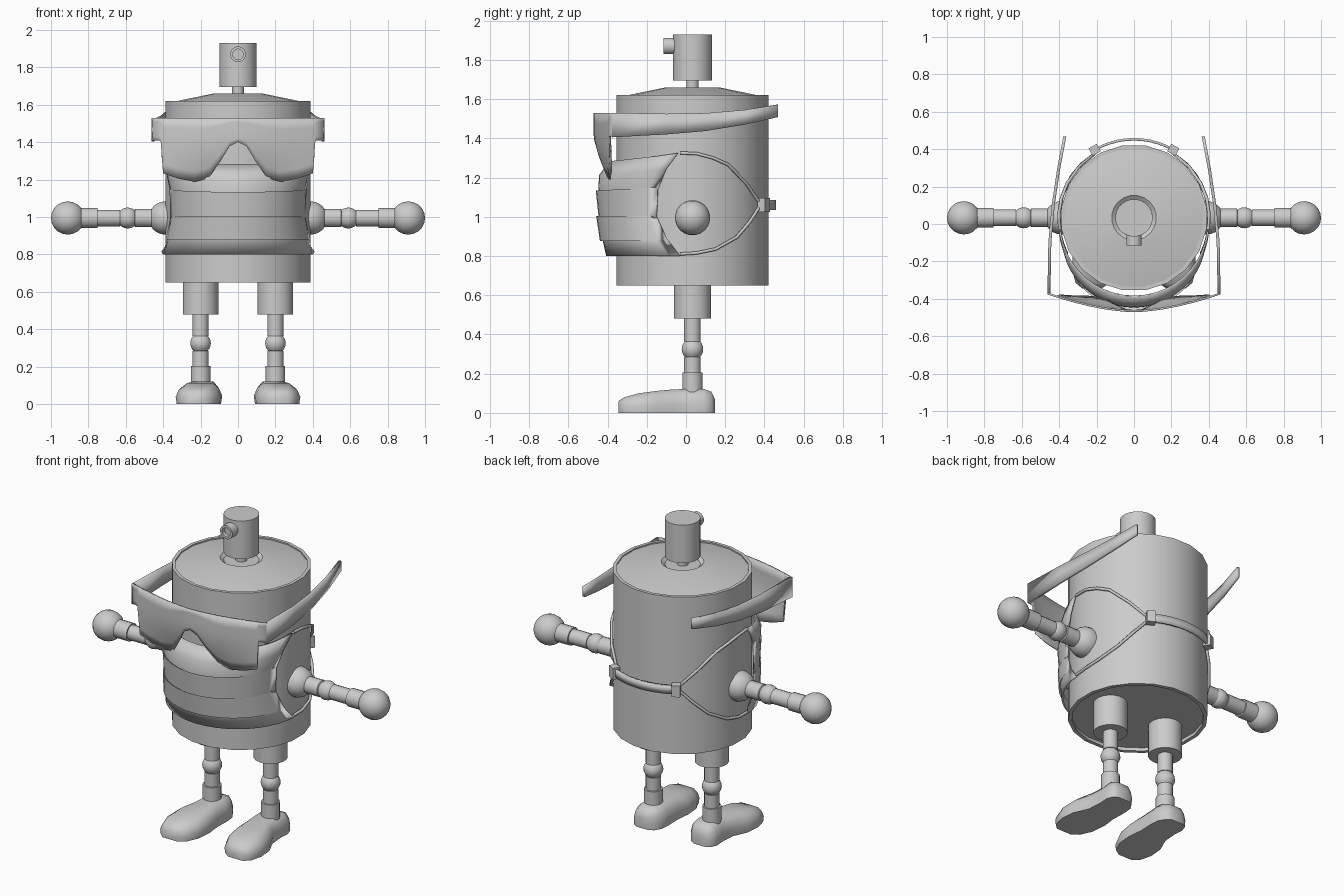
import bpy
from math import sin, cos, pi, radians
from mathutils import Matrix

if "Cube" in bpy.data.objects:
    bpy.data.objects.remove(bpy.data.objects["Cube"])

CY = 0.033  # body axis in y


def make_mesh(name, verts, faces, thick=0, angle=35):
    me = bpy.data.meshes.new(name)
    me.from_pydata(verts, [], faces)
    ob = bpy.data.objects.new(name, me)
    bpy.context.collection.objects.link(ob)
    bpy.ops.object.select_all(action='DESELECT')
    bpy.context.view_layer.objects.active = ob
    ob.select_set(True)
    bpy.ops.object.mode_set(mode='EDIT')
    bpy.ops.mesh.select_all(action='SELECT')
    bpy.ops.mesh.normals_make_consistent(inside=False)
    bpy.ops.object.mode_set(mode='OBJECT')
    if thick:
        m = ob.modifiers.new("thickness", 'SOLIDIFY')
        m.thickness = thick
        m.offset = 0
    bpy.ops.object.shade_smooth_by_angle(angle=radians(angle))
    return ob


def lathe(name, profile, segs, matrix):
    """Revolve (radius, height) points around local z, capping both ends."""
    verts, faces = [], []
    for r, h in profile:
        for i in range(segs):
            a = 2 * pi * (i + 0.5) / segs
            verts.append(matrix @ Matrix.Translation((r * cos(a), r * sin(a), h)).to_translation())
    for j in range(len(profile) - 1):
        for i in range(segs):
            k = (i + 1) % segs
            faces.append((j * segs + i, j * segs + k, (j + 1) * segs + k, (j + 1) * segs + i))
    faces.append(tuple(range(segs))[::-1])
    faces.append(tuple(range(len(verts) - segs, len(verts))))
    return make_mesh(name, verts, faces)


def sheet(name, rows, thick):
    """Surface through rows of points with equal counts."""
    n = len(rows[0])
    faces = [(j * n + i, j * n + i + 1, (j + 1) * n + i + 1, (j + 1) * n + i)
             for j in range(len(rows) - 1) for i in range(n - 1)]
    return make_mesh(name, [p for r in rows for p in r], faces, thick)


def ball(r, h, start=0, end=180, steps=10):
    """Profile of a sphere part, from bottom angle to top angle."""
    return [(max(r * sin(radians(a)), 0.002), h - r * cos(radians(a)))
            for a in [start + (end - start) * i / steps for i in range(steps + 1)]]


def around(deg, r, z):
    """Point at an angle from the front around the body axis."""
    return (r * sin(radians(deg)), CY - r * cos(radians(deg)), z)


axis = Matrix.Translation((0, CY, 0))

# Body can, with bottom rim, domed lid and neck recess
lathe("body", [(0.01, 0.67), (0.37, 0.67), (0.37, 0.65), (0.392, 0.65), (0.392, 1.62),
               (0.372, 1.62), (0.372, 1.612), (0.135, 1.66), (0.12, 1.66), (0.1, 1.645), (0.01, 1.645)], 20, axis)
lathe("neck", [(0.032, 1.64), (0.032, 1.70)], 16, axis)
lathe("head", [(0.1, 1.695), (0.1, 1.93)], 24, axis)
lathe("nozzle", [(0.042, 0.0), (0.042, 0.06), (0.028, 0.06), (0.028, 0.035)], 16,
      Matrix.Translation((0, -0.055, 1.87)) @ Matrix.Rotation(pi / 2, 4, 'X'))

for s, side in ((1, "right"), (-1, "left")):
    # Arm: shoulder dome, elbow ball, cuff and round hand along x
    arm = Matrix.Translation((0, CY, 0.995)) @ Matrix.Rotation(s * pi / 2, 4, 'Y')
    lathe(side + "_shoulder", [(0.09, 0.355)] + ball(0.09, 0.388, 90, 180, 6), 20, arm)
    lathe(side + "_arm", [(0.05, 0.46), (0.05, 0.55), (0.04, 0.555)] + ball(0.057, 0.59, 45, 135, 6)
          + [(0.045, 0.63), (0.045, 0.75), (0.054, 0.75), (0.054, 0.84)], 16, arm)
    lathe(side + "_hand", ball(0.09, 0.91), 20, arm)

    # Leg: hip tube, shin with knee ball, ankle cuff
    leg = Matrix.Translation((s * 0.2, CY, 0))
    lathe(side + "_hip", [(0.096, 0.48), (0.096, 0.67)], 20, leg)
    lathe(side + "_shin", [(0.053, 0.1), (0.053, 0.205), (0.043, 0.205), (0.043, 0.285)]
          + ball(0.056, 0.325, 45, 135, 6) + [(0.043, 0.365), (0.043, 0.5)], 16, leg)

    # Shoe lofted from heel to toe: y, centre x, half width, height
    stations = [(-0.345, 0.225, 0.05, 0.06), (-0.315, 0.22, 0.09, 0.08), (-0.24, 0.213, 0.118, 0.1),
                (-0.15, 0.205, 0.118, 0.112), (-0.06, 0.19, 0.092, 0.12), (0.03, 0.185, 0.09, 0.122),
                (0.09, 0.19, 0.09, 0.122), (0.13, 0.195, 0.07, 0.108), (0.147, 0.195, 0.04, 0.07)]
    section = [(-0.97, 0), (-1.02, 0.4), (-0.88, 0.75), (-0.58, 1), (0.58, 1), (0.88, 0.75), (1.02, 0.4), (0.97, 0)]
    verts = [(s * (c + w * u), y, h * v) for y, c, w, h in stations for u, v in section]
    faces = [(j * 8 + i, j * 8 + (i + 1) % 8, j * 8 + 8 + (i + 1) % 8, j * 8 + 8 + i)
             for j in range(8) for i in range(8)]
    faces += [tuple(range(8)), tuple(range(64, 72))]
    make_mesh(side + "_shoe", verts, faces, angle=50)

    # Visor temple arm: y, x, bottom z, top z
    temple = [(-0.378, 0.455, 1.405, 1.53), (-0.1, 0.45, 1.42, 1.525), (0.1, 0.432, 1.437, 1.528),
              (0.3, 0.402, 1.47, 1.545), (0.468, 0.37, 1.508, 1.572)]
    sheet(side + "_visor_temple", [[(s * x, y, a), (s * x, y, b)] for y, x, a, b in temple], 0.016)

    # Mask ear cord, looping behind the arm to the clip
    path = [(81, 1.325), (93, 1.322), (105, 1.30), (117, 1.265), (133, 1.17), (148, 1.075),
            (148, 1.05), (136, 0.97), (124, 0.895), (107, 0.835), (93, 0.815), (81, 0.81)]
    cu = bpy.data.curves.new(side + "_mask_cord", 'CURVE')
    cu.dimensions = '3D'
    cu.bevel_depth = 0.009
    cu.bevel_resolution = 1
    sp = cu.splines.new('POLY')
    sp.points.add(len(path) - 1)
    for p, (a, z) in zip(sp.points, path):
        p.co = (*around(s * a, 0.402, z), 1)
    cord = bpy.data.objects.new(side + "_mask_cord", cu)
    bpy.context.collection.objects.link(cord)

    # Clip joining the cord to the back strap
    bpy.ops.mesh.primitive_cube_add(size=1)
    clip = bpy.context.object
    clip.name = side + "_strap_clip"
    clip.matrix_world = (Matrix.Translation(around(s * 150, 0.42, 1.06))
                         @ Matrix.Rotation(s * radians(150), 4, 'Z') @ Matrix.Diagonal((0.05, 0.045, 0.07, 1)))

# Strap across the back of the body
sheet("back_strap", [[around(a, 0.42, z) for a in range(150, 211, 6)] for z in (1.035, 1.085)], 0.014)

# Pleated mask: height and front radius of each fold, hugging the can at its edges
folds = [(0.80, 0.435), (0.892, 0.458), (0.882, 0.47), (1.0, 0.488), (0.992, 0.476), (1.13, 0.49),
         (1.122, 0.478), (1.21, 0.472), (1.28, 0.42)]
rows = []
for z, r in folds:
    edge = 62 + 19 * min(1, (abs(z - 1.05) / 0.24) ** 2)
    row = []
    for i in range(-10, 11):
        t = i / 10
        lift = 0.045 * t * t * max(0, (z - 1.05) / 0.23)
        row.append(around(t * edge, 0.402 + (r - 0.402) * (1 - t * t), z + lift))
    rows.append(row)
sheet("face_mask", rows, 0.01)

# Visor lens: bottom edge with nose notch, bowed forwards and tucked in below
half = [(0.0, 1.402), (0.045, 1.38), (0.09, 1.305), (0.15, 1.22), (0.18, 1.203), (0.23, 1.19),
        (0.32, 1.207), (0.4, 1.235), (0.412, 1.41), (0.46, 1.41)]
outline = [(-x, z) for x, z in half[:0:-1]] + half
rows = []
for k in range(7):
    row = []
    for x, low in outline:
        z = low + (1.53 - low) * k / 6
        depth = 0.094 - 0.07 * max(0, (1.42 - z) / 0.23) ** 1.6
        row.append((x, -0.372 - depth * (1 - (abs(x) / 0.46) ** 1.7), z))
    rows.append(row)
sheet("visor_lens", rows, 0.01)
